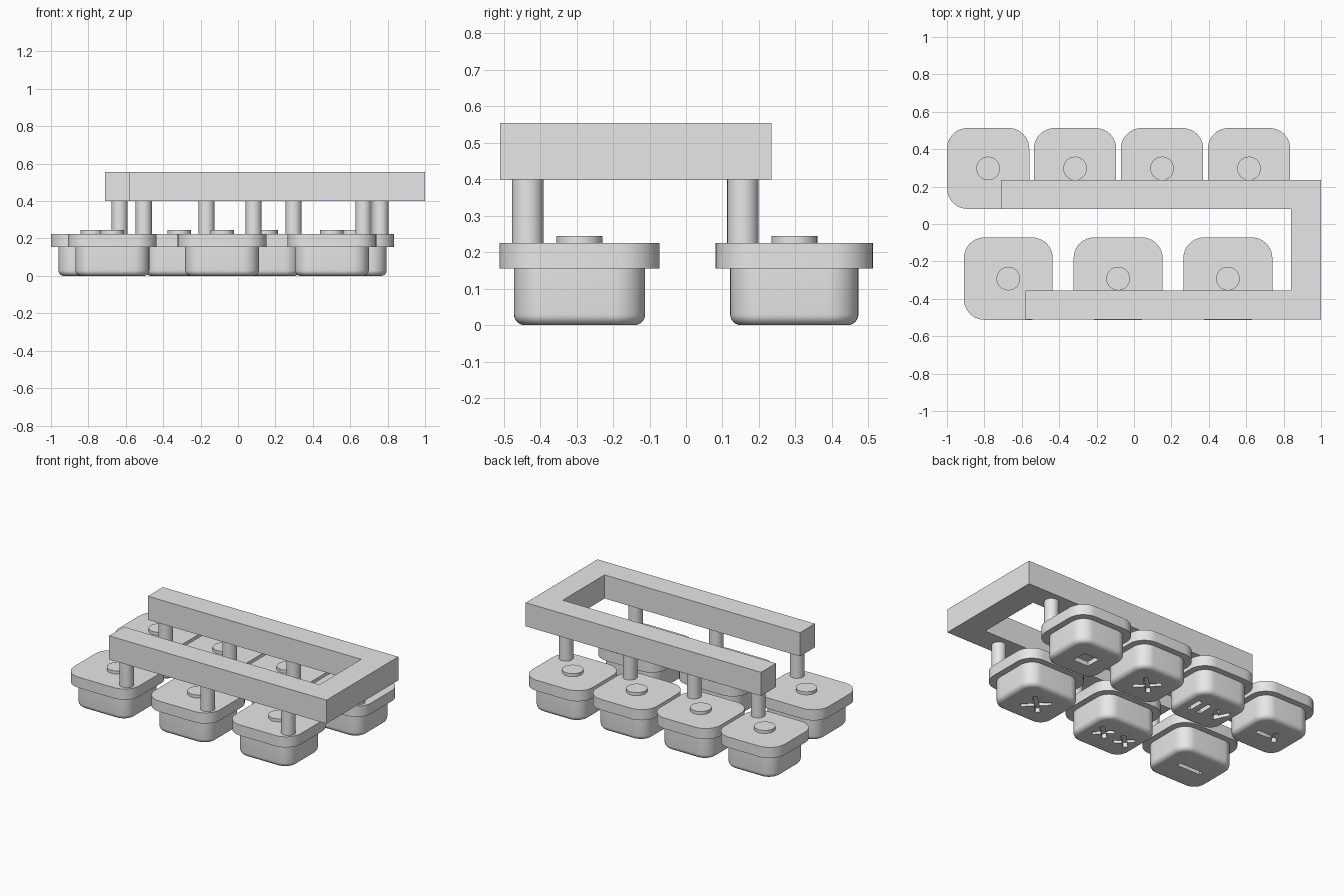
import bpy, bmesh
from math import cos, sin, pi, radians
from mathutils import Matrix, Vector

cube = bpy.data.objects.get("Cube")
if cube:
    bpy.data.objects.remove(cube)

grey = bpy.data.materials.new("light grey")
grey.use_nodes = True
grey.diffuse_color = (0.8, 0.8, 0.8, 1)
grey.node_tree.nodes["Principled BSDF"].inputs["Base Color"].default_value = (0.8, 0.8, 0.8, 1)


def finish(name, bm, smooth=True):
    bmesh.ops.recalc_face_normals(bm, faces=bm.faces)
    mesh = bpy.data.meshes.new(name)
    bm.to_mesh(mesh)
    bm.free()
    mesh.materials.append(grey)
    obj = bpy.data.objects.new(name, mesh)
    bpy.context.collection.objects.link(obj)
    if smooth:
        shade(obj)
    return obj


def activate(obj):
    bpy.ops.object.select_all(action="DESELECT")
    obj.select_set(True)
    bpy.context.view_layer.objects.active = obj


def shade(obj):
    activate(obj)
    bpy.ops.object.shade_smooth_by_angle(angle=radians(30))


def rounded_loop(cx, cy, w, d, r, z, steps=10):
    points = []
    for k, (sx, sy) in enumerate([(1, 1), (-1, 1), (-1, -1), (1, -1)]):
        for i in range(steps + 1):
            a = (k + i / steps) * pi / 2
            points.append((cx + sx * (w / 2 - r) + r * cos(a),
                           cy + sy * (d / 2 - r) + r * sin(a), z))
    return points


def rounded_block(name, cx, cy, w, d, r, layers, smooth=True):
    """Stack rounded rectangles; each layer is (inset, height)."""
    bm = bmesh.new()
    rings = [[bm.verts.new(p) for p in
              rounded_loop(cx, cy, w - 2 * s, d - 2 * s, r - s, z)] for s, z in layers]
    n = len(rings[0])
    for low, high in zip(rings, rings[1:]):
        for i in range(n):
            j = (i + 1) % n
            bm.faces.new((low[i], low[j], high[j], high[i]))
    bm.faces.new(rings[0][::-1])
    bm.faces.new(rings[-1])
    return finish(name, bm, smooth)


def cylinder(name, x, y, r, z0, z1):
    bm = bmesh.new()
    bmesh.ops.create_cone(bm, cap_ends=True, segments=48, radius1=r, radius2=r,
                          depth=z1 - z0, matrix=Matrix.Translation((x, y, (z0 + z1) / 2)))
    finish(name, bm)


def engrave(body, cx, cy, bars):
    """Cut shallow bars (dx, dy, length, width, angle) into the underside."""
    for dx, dy, length, width, angle in bars:
        bm = bmesh.new()
        bmesh.ops.create_cube(bm, size=1, matrix=Matrix.Translation((cx + dx, cy + dy, 0))
                              @ Matrix.Rotation(radians(angle), 4, "Z")
                              @ Matrix.Diagonal(Vector((length, width, 0.06, 1))))
        cutter = finish("groove_cutter", bm, False)
        cutter.hide_render = True
        mod = body.modifiers.new("groove", "BOOLEAN")
        mod.operation, mod.solver, mod.object = "DIFFERENCE", "EXACT", cutter
        activate(body)
        bpy.ops.object.modifier_apply(modifier=mod.name)
        bpy.data.objects.remove(cutter)


def cross(dx, size):
    return [(dx, 0, size, 0.028, a) for a in (45, -45)]


# Groove patterns under each pad, from -x to +x
back_marks = [
    [(0.04, 0, 0.1, 0.03, 0), (-0.04, 0.01, 0.1, 0.03, 60)],
    [(0.1, 0, 0.11, 0.03, 90), (0.03, 0, 0.11, 0.03, 90),
     (-0.06, 0, 0.11, 0.03, 65), (-0.1, 0, 0.11, 0.03, 115)],
    cross(0, 0.17),
    [(0, 0, 0.11, 0.1, 0)],
]
front_marks = [
    [(0, 0, 0.17, 0.03, 0)],
    cross(0.075, 0.13) + cross(-0.085, 0.13),
    cross(0, 0.18),
]

# Pads: rounded lower body, wider cap, button and off-centre post
FILLET = 0.03
body_layers = [(FILLET * (1 - sin(i * pi / 12)), FILLET * (1 - cos(i * pi / 12)))
               for i in range(7)] + [(0, 0.155)]


def pad_row(row, first_x, pitch, y, width, depth, post_dx, post_y, marks):
    for i, bars in enumerate(marks):
        x = first_x + i * pitch
        tag = f"{row}_{i + 1}"
        body = rounded_block("pad_body_" + tag, x, y, width - 0.08, depth - 0.08,
                             0.085, body_layers, False)
        engrave(body, x, y, bars)
        shade(body)
        rounded_block("pad_cap_" + tag, x, y, width, depth, 0.11,
                      [(0, 0.155), (0, 0.225)])
        cylinder("button_" + tag, x, y, 0.063, 0.225, 0.245)
        cylinder("post_" + tag, x + post_dx, post_y, 0.043, 0.225, 0.4)


pad_row("back", -0.78, 0.465, 0.297, 0.44, 0.432, 0.147, 0.156, back_marks)
pad_row("front", -0.672, 0.587, -0.292, 0.475, 0.44, 0.168, -0.434, front_marks)

# U-shaped frame carried by the posts
outline = [(-0.58, -0.51), (1, -0.51), (1, 0.235), (-0.71, 0.235),
           (-0.71, 0.08), (0.84, 0.08), (0.84, -0.355), (-0.58, -0.355)]
bm = bmesh.new()
base = bm.faces.new([bm.verts.new((x, y, 0.4)) for x, y in outline])
top = bmesh.ops.extrude_face_region(bm, geom=[base], use_keep_orig=True)
bmesh.ops.translate(bm, vec=(0, 0, 0.155),
                    verts=[v for v in top["geom"] if isinstance(v, bmesh.types.BMVert)])
finish("frame", bm, False)
